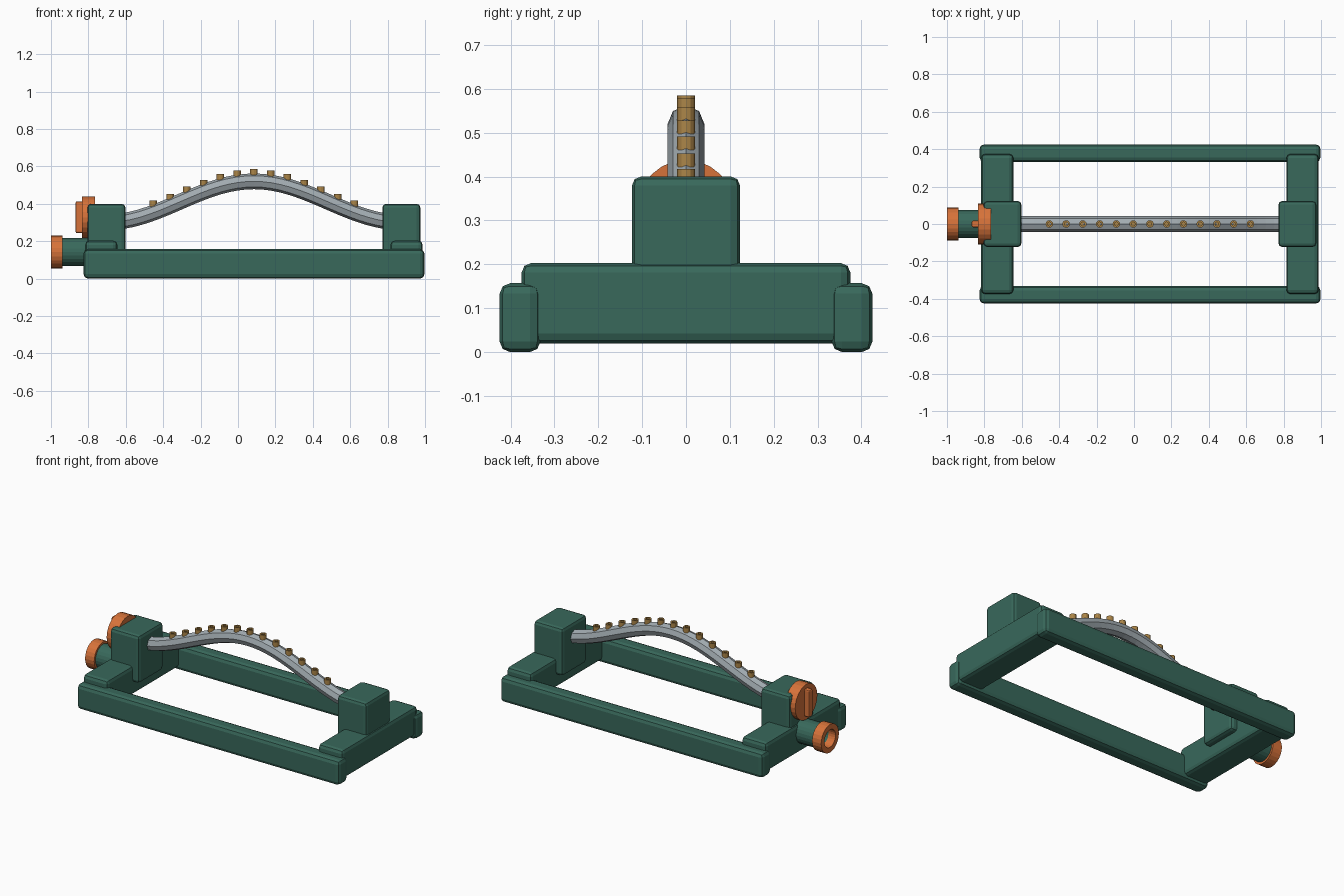
import bpy
import math
from mathutils import Matrix

cube = bpy.data.objects.get("Cube")
if cube:
    bpy.data.objects.remove(cube, do_unlink=True)


def material(name, rgb):
    mat = bpy.data.materials.new(name)
    mat.use_nodes = True
    colour = (*rgb, 1)
    mat.diffuse_color = colour
    mat.node_tree.nodes["Principled BSDF"].inputs["Base Color"].default_value = colour
    return mat


GREEN = material("green plastic", (0.04, 0.14, 0.105))
ORANGE = material("orange plastic", (0.68, 0.17, 0.042))
GREY = material("grey metal", (0.36, 0.41, 0.44))
BRASS = material("brass", (0.41, 0.235, 0.065))


def mesh_object(name, verts, faces, mat):
    mesh = bpy.data.meshes.new(name)
    mesh.from_pydata(verts, [], faces)
    mesh.materials.append(mat)
    obj = bpy.data.objects.new(name, mesh)
    bpy.context.collection.objects.link(obj)
    return obj


def box(name, x, y, z, mat, bevel):
    """Bevelled box from (min, max) ranges."""
    verts = [(a, b, c) for a in x for b in y for c in z]
    faces = [(0, 1, 3, 2), (4, 6, 7, 5), (0, 4, 5, 1),
             (2, 3, 7, 6), (0, 2, 6, 4), (1, 5, 7, 3)]
    obj = mesh_object(name, verts, faces, mat)
    mod = obj.modifiers.new("rounded edges", "BEVEL")
    mod.width = bevel
    mod.segments = 2
    return obj


def lathe(name, profile, sides, mat, matrix):
    """Turn (radius, height) points round local z, closing both ends."""
    verts = [(r * math.cos(i * math.tau / sides), r * math.sin(i * math.tau / sides), h)
             for r, h in profile for i in range(sides)]
    faces = [(k * sides + i, k * sides + (i + 1) % sides,
              (k + 1) * sides + (i + 1) % sides, (k + 1) * sides + i)
             for k in range(len(profile) - 1) for i in range(sides)]
    last = (len(profile) - 1) * sides
    faces += [tuple(reversed(range(sides))), tuple(range(last, last + sides))]
    obj = mesh_object(name, verts, faces, mat)
    obj.matrix_world = matrix
    return obj


def facing_right(x, z):
    """Local z points along -x."""
    return Matrix.Translation((x, 0, z)) @ Matrix.Rotation(-math.pi / 2, 4, "Y")


# Base frame: two long rails and two cross bars
MID = 0.085
for side, y in (("front", (-0.425, -0.332)), ("back", (0.332, 0.425))):
    box(side + "_rail", (-0.826, 0.997), y, (0, 0.157), GREEN, 0.024)

# Each end has a cross bar and a post carrying the tube
for side, s in (("right", -1), ("left", 1)):
    bar = sorted((MID + s * 0.73, MID + s * 0.902))
    post = sorted((MID + s * 0.687, MID + s * 0.89))
    box(side + "_cross_bar", bar, (-0.375, 0.375), (0.02, 0.203), GREEN, 0.022)
    box(side + "_post", post, (-0.123, 0.123), (0.1, 0.4), GREEN, 0.02)


# Arched spray tube
def arch(x):
    return 0.3 + 0.22 * math.cos(math.pi / 2 * (x - MID) / 0.795) ** 2


STEPS = 32
curve = bpy.data.curves.new("spray_tube", "CURVE")
curve.dimensions = "3D"
curve.bevel_depth = 0.042
curve.bevel_resolution = 2
curve.use_fill_caps = True
spline = curve.splines.new("POLY")
spline.points.add(STEPS)
spline.use_smooth = False
for i, point in enumerate(spline.points):
    x = MID + 0.75 * (2 * i / STEPS - 1)
    point.co = (x, 0, arch(x), 1)
curve.materials.append(GREY)
bpy.context.collection.objects.link(bpy.data.objects.new("spray_tube", curve))

# Row of hollow nozzles
for i in range(13):
    x = MID + (i - 6) * 0.0896
    lathe("nozzle_%d" % (i + 1),
          [(0.02, 0), (0.02, 0.065), (0.01, 0.065), (0.01, 0.045)],
          12, BRASS, Matrix.Translation((x, 0, arch(x))))

# Hose inlet: hollow pipe with a collar
lathe("inlet_pipe", [(0.075, 0), (0.075, 0.25), (0.055, 0.25), (0.055, 0.13)],
      24, GREEN, facing_right(-0.7, 0.142))
lathe("inlet_collar", [(0.055, 0), (0.088, 0), (0.088, 0.063), (0.055, 0.063), (0.055, 0)],
      24, ORANGE, facing_right(-0.937, 0.142))
collar = bpy.data.objects["inlet_collar"].data
# Open the collar by dropping its two end caps
import bmesh
bm = bmesh.new()
bm.from_mesh(collar)
bmesh.ops.delete(bm, geom=[f for f in bm.faces if len(f.verts) > 4], context="FACES_ONLY")
bmesh.ops.remove_doubles(bm, verts=bm.verts, dist=0.0001)
bm.to_mesh(collar)
bm.free()

# Control dial with its grip
lathe("control_dial", [(0.11, 0), (0.11, 0.07)], 24, ORANGE, facing_right(-0.765, 0.328))
box("dial_grip", (-0.868, -0.82), (-0.018, 0.018), (0.243, 0.413), ORANGE, 0.008)
